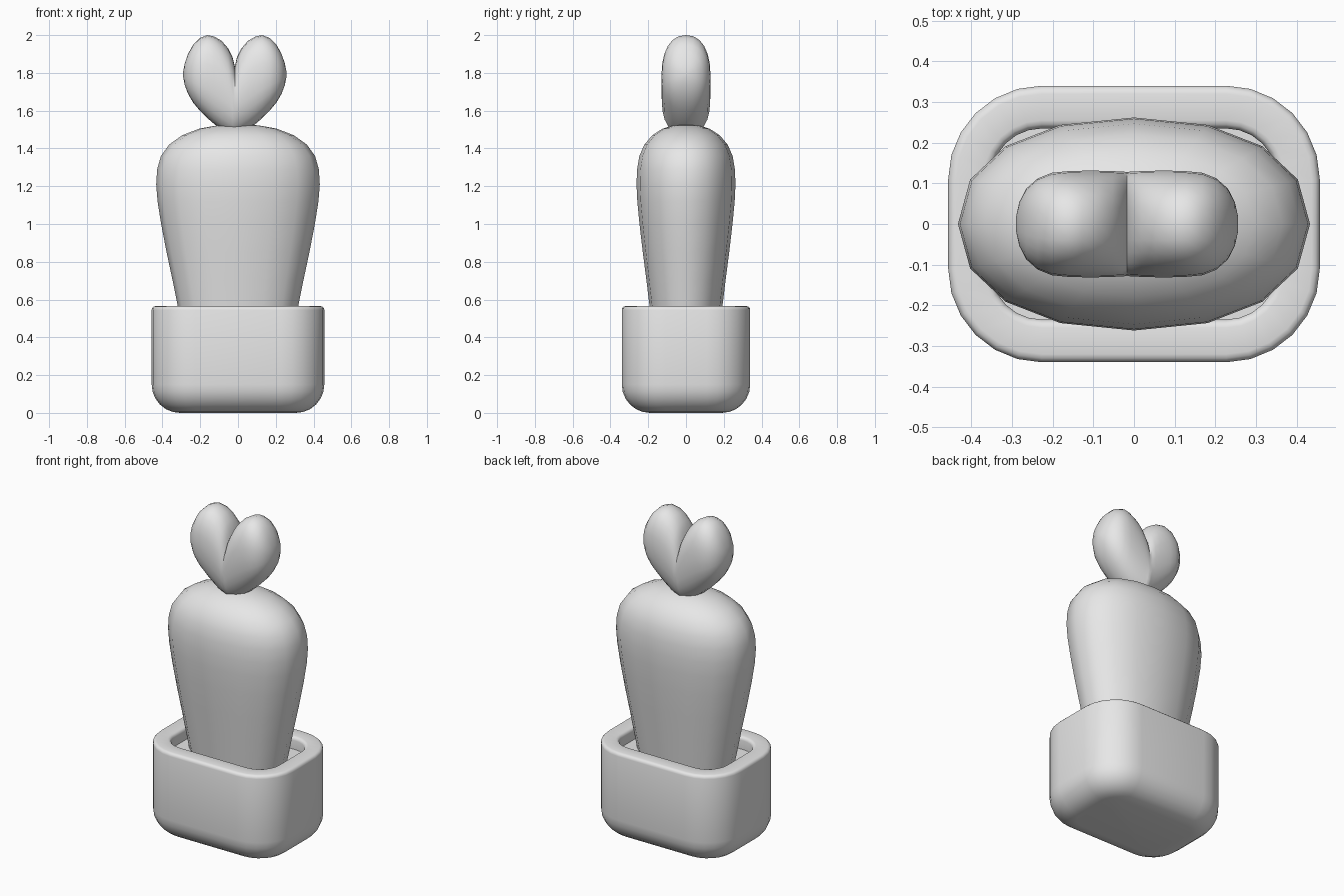
import bpy, bmesh, math

cube = bpy.data.objects.get("Cube")
if cube:
    bpy.data.objects.remove(cube, do_unlink=True)

grey = bpy.data.materials.new("plain_grey")
grey.use_nodes = True
grey.diffuse_color = (0.8, 0.8, 0.8, 1)
grey.node_tree.nodes["Principled BSDF"].inputs["Base Color"].default_value = (0.8, 0.8, 0.8, 1)


def loft(name, rings, angle):
    """Skin a list of equal-length closed rings and cap both ends."""
    bm = bmesh.new()
    rows = [[bm.verts.new(p) for p in ring] for ring in rings]
    for a, b in zip(rows, rows[1:]):
        for i in range(len(a)):
            j = (i + 1) % len(a)
            bm.faces.new((a[i], a[j], b[j], b[i]))
    bm.faces.new(rows[0][::-1])
    bm.faces.new(rows[-1])
    bmesh.ops.recalc_face_normals(bm, faces=bm.faces)
    mesh = bpy.data.meshes.new(name)
    bm.to_mesh(mesh)
    bm.free()
    obj = bpy.data.objects.new(name, mesh)
    bpy.context.collection.objects.link(obj)
    mesh.materials.append(grey)
    bpy.ops.object.select_all(action='DESELECT')
    obj.select_set(True)
    bpy.context.view_layer.objects.active = obj
    bpy.ops.object.shade_smooth_by_angle(angle=math.radians(angle))
    return obj


def superellipse(a, b, power, count):
    pts = []
    for i in range(count):
        t = math.tau * i / count
        c, s = math.cos(t), math.sin(t)
        pts.append((a * math.copysign(abs(c) ** (2 / power), c),
                    b * math.copysign(abs(s) ** (2 / power), s)))
    return pts


def rounded_rect(hx, hy, r, z, steps=6):
    ring = []
    for q, (sx, sy) in enumerate(((1, 1), (-1, 1), (-1, -1), (1, -1))):
        for k in range(steps + 1):
            t = math.pi / 2 * (q + k / steps)
            ring.append((sx * (hx - r) + r * math.cos(t),
                         sy * (hy - r) + r * math.sin(t), z))
    return ring


# Pot: rounded bottom, soft rim and shallow recess, as inset and height
HX, HY, TOP, FILLET, WALL = 0.457, 0.34, 0.565, 0.02, 0.105
BOTTOM = 0.15
profile = []
for k in range(7):
    t = math.pi / 2 * k / 6
    profile.append((BOTTOM * (1 - math.sin(t)), BOTTOM * (1 - math.cos(t))))
for start, side in ((FILLET, -1), (WALL - FILLET, 1)):
    for k in range(4):
        t = math.pi / 2 * k / 3
        t = math.pi / 2 - t if side > 0 else t
        profile.append((start + side * FILLET * math.cos(t),
                        TOP - FILLET * (1 - math.sin(t))))
profile.append((WALL, 0.49))
loft("pot", [rounded_rect(HX - d, HY - d, 0.23 - d, z) for d, z in profile], 50)

# Main stem: oval sections, as height and half width
stem = [(0.45, 0.295), (0.57, 0.32), (0.7, 0.346), (0.85, 0.378), (1.0, 0.407),
        (1.12, 0.426), (1.21, 0.433), (1.29, 0.428), (1.36, 0.408),
        (1.42, 0.365), (1.47, 0.295), (1.505, 0.205), (1.522, 0.11), (1.527, 0.03)]
loft("cactus_stem",
     [[(x, y, z) for x, y in superellipse(w, 0.605 * w, 2.2, 16)] for z, w in stem], 60)

# Heart-shaped top pad: sections along x, as distance, low, high, half depth
half = [(0, 1.47, 1.835, 0.128), (0.012, 1.47, 1.885, 0.129), (0.035, 1.48, 1.93, 0.13),
        (0.07, 1.5, 1.97, 0.131), (0.11, 1.53, 1.993, 0.131), (0.145, 1.56, 2.0, 0.13),
        (0.185, 1.6, 1.985, 0.126), (0.22, 1.642, 1.95, 0.112), (0.248, 1.69, 1.9, 0.087),
        (0.265, 1.735, 1.85, 0.054), (0.273, 1.775, 1.81, 0.018)]
sections = [(-x, lo, hi, d) for x, lo, hi, d in reversed(half[1:])] + half
loft("heart_pad",
     [[(x - 0.017, y, (lo + hi) / 2 + z)
       for y, z in superellipse(d, (hi - lo) / 2, 2.3, 24)]
      for x, lo, hi, d in sections], 60)
